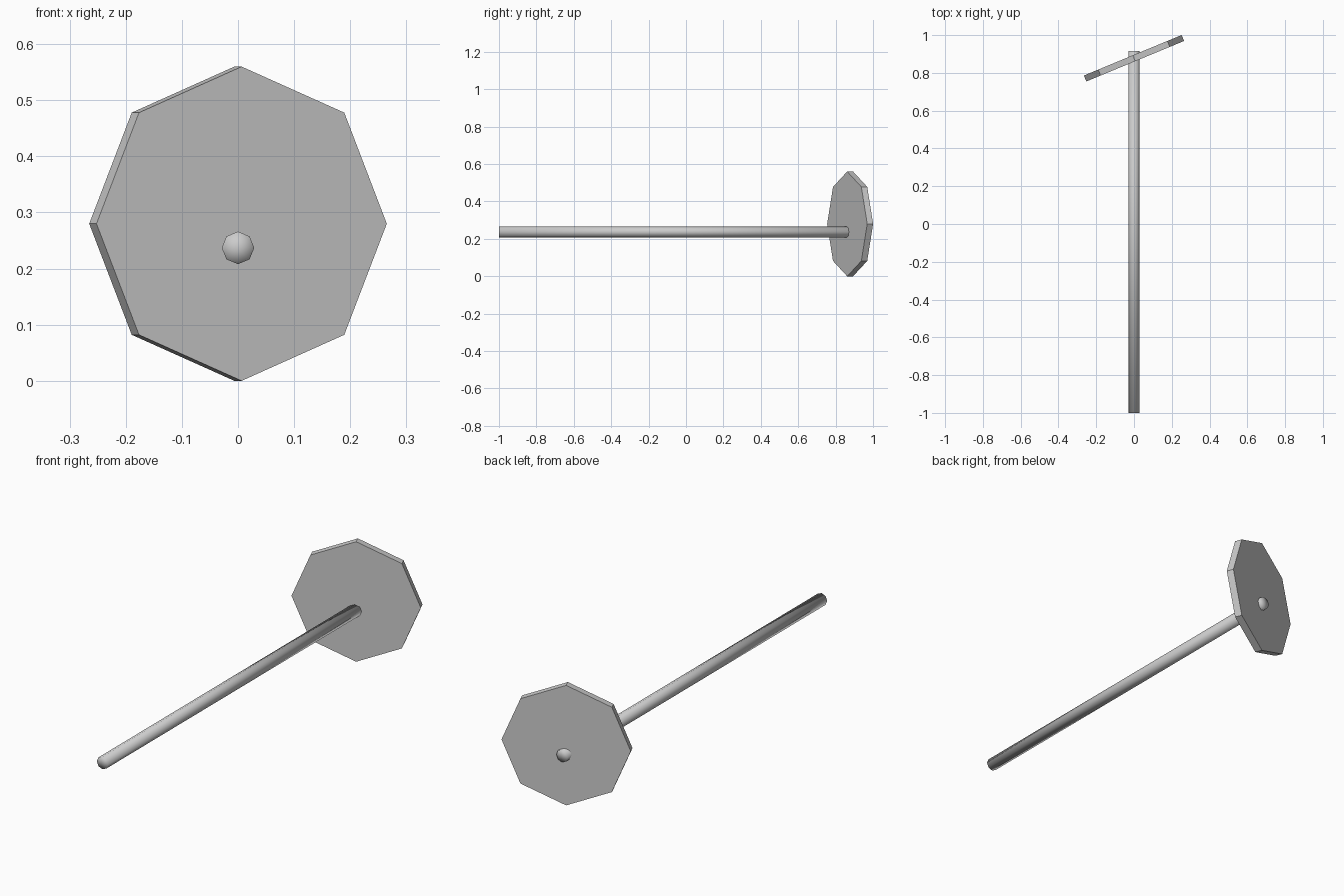
import bpy
from math import pi, radians

cube = bpy.data.objects.get("Cube")
if cube:
    bpy.data.objects.remove(cube, do_unlink=True)

# Single plain grey
grey = bpy.data.materials.new("light_grey")
grey.use_nodes = True
colour = (0.6, 0.6, 0.6, 1)
grey.diffuse_color = colour
grey.node_tree.nodes["Principled BSDF"].inputs["Base Color"].default_value = colour


def octagon_bar(name, radius, y0, y1, z, turn=0, cap='NGON'):
    """Eight-sided bar along y, one corner pointing straight up."""
    bpy.ops.mesh.primitive_cylinder_add(
        vertices=8, radius=radius, depth=y1 - y0, end_fill_type=cap,
        location=(0, (y0 + y1) / 2, z), rotation=(pi / 2, 0, turn))
    obj = bpy.context.object
    obj.name = name
    obj.data.materials.append(grey)
    return obj


# Flat-shaded wheel, turned about the vertical
octagon_bar("wheel", 0.28, 0.8605, 0.8945, 0.28, turn=radians(22.5))

# Long axle, smooth over its ends too
axle = octagon_bar("axle", 0.029, -1.0, 0.915, 0.237, cap='TRIFAN')
axle.data.shade_smooth()
